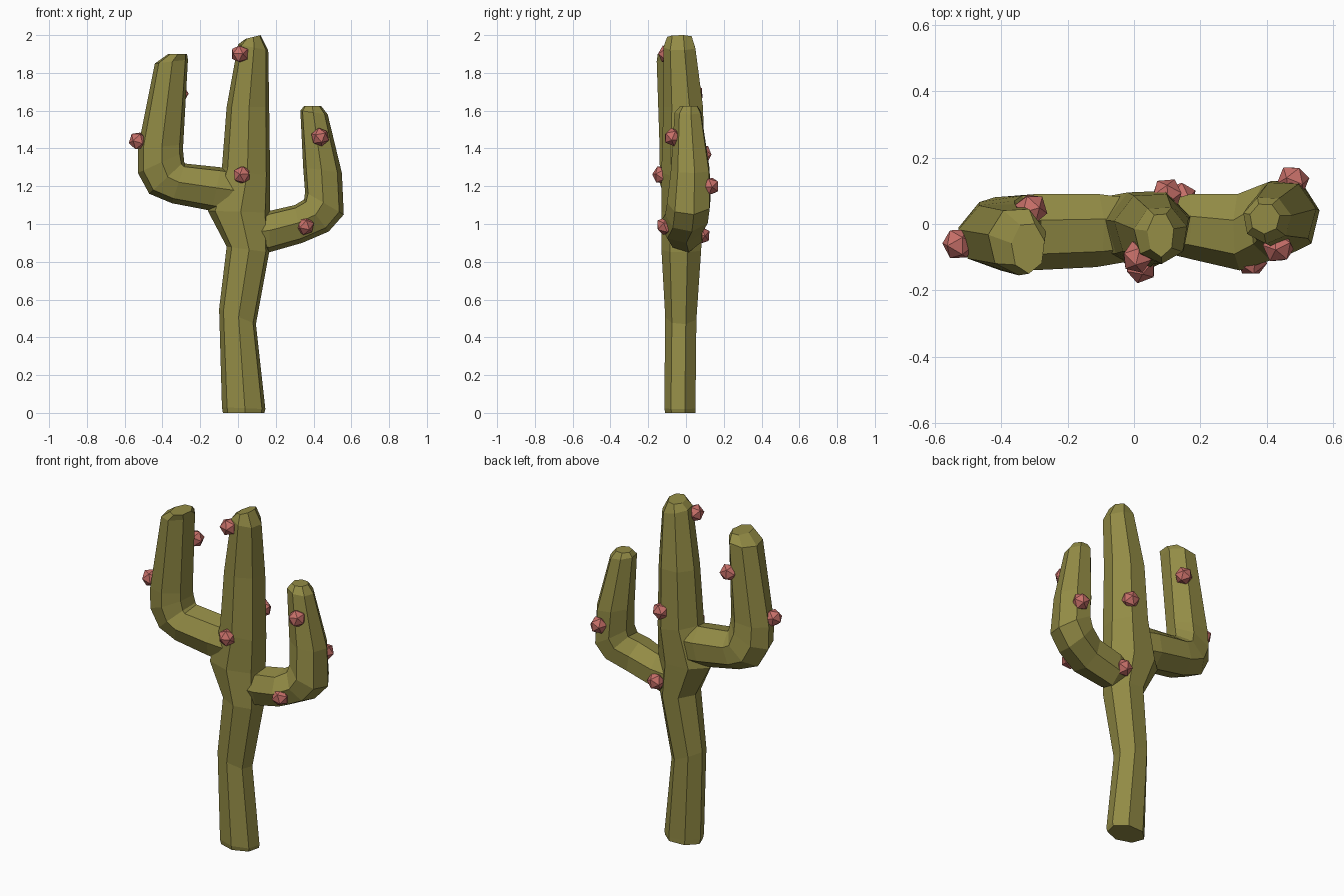
import bpy, bmesh, math
from mathutils import Vector

cube = bpy.data.objects.get("Cube")
if cube:
    bpy.data.objects.remove(cube, do_unlink=True)


def make_material(name, colour):
    mat = bpy.data.materials.new(name)
    mat.use_nodes = True
    mat.diffuse_color = colour
    mat.node_tree.nodes["Principled BSDF"].inputs["Base Color"].default_value = colour
    return mat


olive = make_material("olive green", (0.29, 0.26, 0.06, 1))
coral = make_material("coral red", (0.57, 0.16, 0.14, 1))


def make_object(name, bm, material):
    mesh = bpy.data.meshes.new(name)
    bm.to_mesh(mesh)
    bm.free()
    mesh.materials.append(material)
    obj = bpy.data.objects.new(name, mesh)
    bpy.context.scene.collection.objects.link(obj)
    return obj


SIDES = 7
ANGLES = [math.tau * (i + 0.3) / SIDES for i in range(SIDES)]


def unit(values):
    """Stretch values to fill the range from zero to one."""
    low, high = min(values), max(values)
    return [(v - low) / (high - low) for v in values]


ACROSS = unit([math.cos(a) for a in ANGLES])
DEPTH = unit([math.sin(a) for a in ANGLES])


def stem(name, sections):
    """Loft a faceted stem; a section is outer x, z, inner x, z, front y, back y."""
    bm = bmesh.new()
    rings = []
    for ox, oz, ix, iz, front, back in sections:
        outer, inner = Vector((ox, front, oz)), Vector((ix, front, iz))
        ring = []
        for u, v in zip(ACROSS, DEPTH):
            point = outer.lerp(inner, u)
            point.y += v * (back - front)
            ring.append(bm.verts.new(point))
        rings.append(ring)
    for low, high in zip(rings, rings[1:]):
        for i in range(SIDES):
            j = (i + 1) % SIDES
            bm.faces.new((low[i], low[j], high[j], high[i]))
    bm.faces.new(rings[0])
    bm.faces.new(rings[-1])
    bmesh.ops.recalc_face_normals(bm, faces=bm.faces)
    return make_object(name, bm, olive)


# Trunk
trunk = stem("cactus_trunk", [
    (-.08, 0, .14, 0, -.11, .05),
    (-.085, .03, .145, .02, -.115, .05),
    (-.10, .55, .095, .47, -.11, .055),
    (-.06, .88, .165, .85, -.13, .08),
    (-.16, 1.07, .17, 1.06, -.13, .09),
    (-.085, 1.3, .17, 1.25, -.13, .1),
    (-.06, 1.62, .165, 1.62, -.12, .09),
    (0, 1.95, .16, 1.92, -.12, .05),
    (.04, 1.98, .12, 2, -.1, .03),
])

# Arms, each bending up from the trunk
tall_arm = stem("right_arm", [
    (.06, 1.04, .06, 1.28, -.1, .07),
    (-.14, 1.07, -.09, 1.3, -.13, .09),
    (-.35, 1.11, -.28, 1.32, -.14, .09),
    (-.47, 1.16, -.285, 1.33, -.135, .085),
    (-.53, 1.27, -.29, 1.38, -.14, .07),
    (-.53, 1.4, -.29, 1.42, -.14, .06),
    (-.44, 1.85, -.265, 1.87, -.155, .045),
    (-.37, 1.9, -.27, 1.9, -.15, 0),
])
short_arm = stem("left_arm", [
    (.05, .88, .08, 1.02, -.08, .06),
    (.165, .85, .17, 1.07, -.105, .09),
    (.34, .9, .3, 1.1, -.14, .09),
    (.48, .96, .35, 1.13, -.11, .12),
    (.56, 1.05, .355, 1.17, -.1, .13),
    (.55, 1.27, .345, 1.3, -.08, .125),
    (.475, 1.58, .33, 1.6, -.06, .08),
    (.44, 1.625, .35, 1.625, -.03, .06),
])

# Fuse the arms into the trunk
for arm in (tall_arm, short_arm):
    union = trunk.modifiers.new("fuse " + arm.name, "BOOLEAN")
    union.operation = "UNION"
    union.solver = "EXACT"
    union.object = arm
bpy.context.view_layer.update()
graph = bpy.context.evaluated_depsgraph_get()
fused = bpy.data.meshes.new_from_object(trunk.evaluated_get(graph))
trunk.modifiers.clear()
trunk.data = fused
trunk.name = "cactus_body"
for arm in (tall_arm, short_arm):
    bpy.data.objects.remove(arm, do_unlink=True)

# Buds scattered over the body
BUDS = {
    "trunk_top_bud": (.01, -.1, 1.9),
    "trunk_front_bud": (.02, -.13, 1.26),
    "trunk_back_bud": (.1, .09, 1.37),
    "trunk_low_bud": (.14, .08, .94),
    "right_arm_side_bud": (-.53, -.06, 1.44),
    "right_arm_back_bud": (-.31, .045, 1.69),
    "left_arm_front_bud": (.435, -.07, 1.46),
    "left_arm_low_bud": (.355, -.11, .99),
    "left_arm_back_bud": (.48, .13, 1.2),
}
for name, place in BUDS.items():
    bm = bmesh.new()
    bmesh.ops.create_icosphere(bm, subdivisions=1, radius=.05)
    bud = make_object(name, bm, coral)
    bud.location = place
    bud.rotation_euler = (place[0] * 3, place[1] * 5, place[2] * 4)
